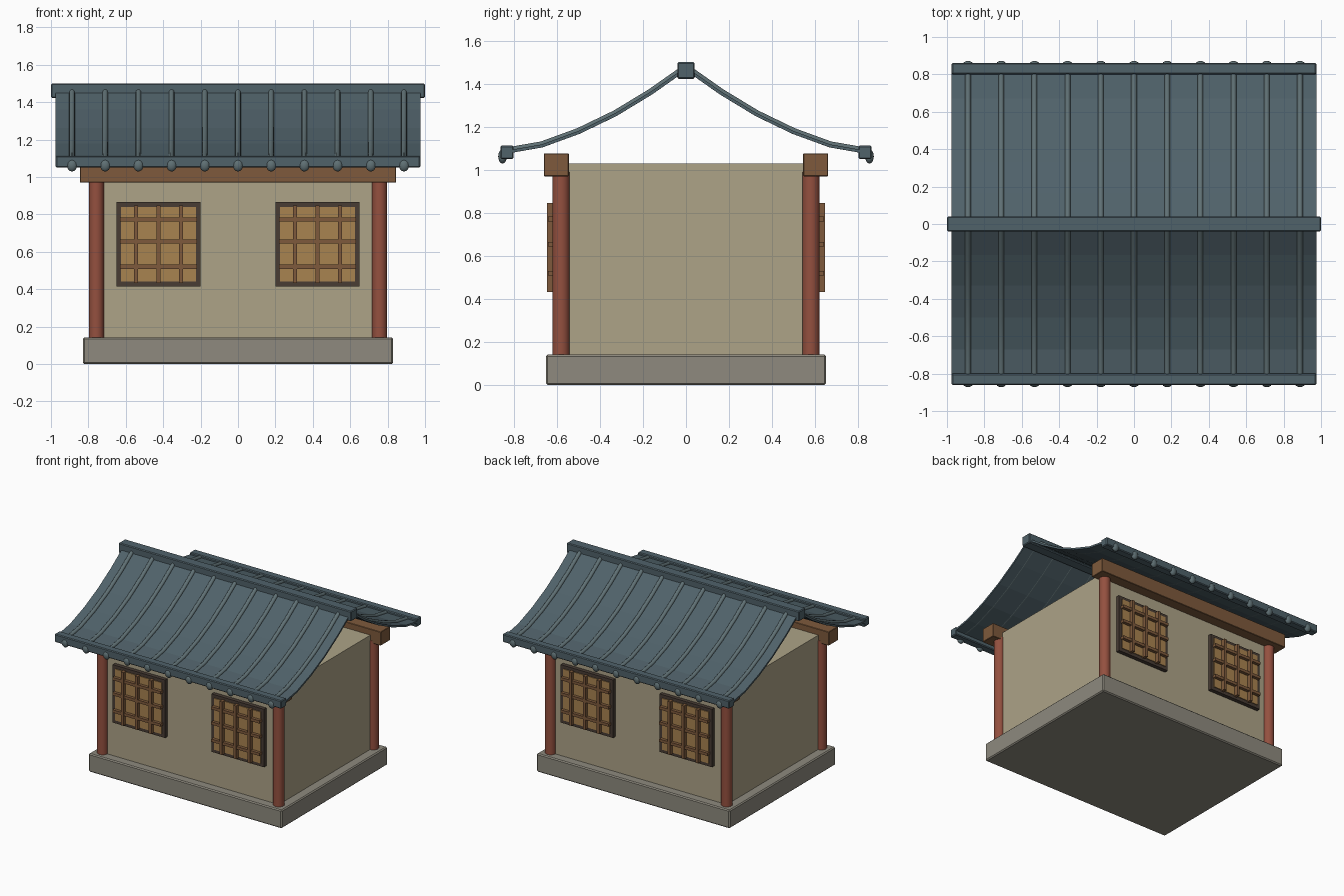
import bpy, bmesh, math
from mathutils import Vector

if "Cube" in bpy.data.objects:
    bpy.data.objects.remove(bpy.data.objects["Cube"])


def mat(name, hexcol):
    m = bpy.data.materials.new(name)
    rgb = [int(hexcol[i:i + 2], 16) / 255 for i in (0, 2, 4)]
    m.diffuse_color = [((c + 0.055) / 1.055) ** 2.4 for c in rgb] + [1]
    m.use_nodes = True
    m.node_tree.nodes["Principled BSDF"].inputs["Base Color"].default_value = m.diffuse_color
    return m


STONE = mat("stone", "8E8A7E")
PLASTER = mat("plaster", "ADA387")
RED = mat("red_wood", "94503F")
WOOD = mat("wood", "7E5A3C")
DARK = mat("dark_wood", "483C34")
PAPER = mat("paper", "A98350")
TILE = mat("tile", "50626A")
RIB = mat("rib_tile", "5F7074")


def finish(bm, name, m, smooth=False):
    bmesh.ops.recalc_face_normals(bm, faces=bm.faces)
    me = bpy.data.meshes.new(name)
    bm.to_mesh(me)
    bm.free()
    ob = bpy.data.objects.new(name, me)
    bpy.context.collection.objects.link(ob)
    me.materials.append(m)
    if smooth:
        bpy.ops.object.select_all(action='DESELECT')
        ob.select_set(True)
        bpy.context.view_layer.objects.active = ob
        bpy.ops.object.shade_smooth_by_angle(angle=math.radians(40))
    return ob


def box(name, m, x, y, z, bevel=0.0):
    """Box from (min, max) pairs."""
    bm = bmesh.new()
    bmesh.ops.create_cube(bm, size=1)
    for v in bm.verts:
        v.co = [(a + b) / 2 + c * abs(b - a) for (a, b), c in zip((x, y, z), v.co)]
    if bevel:
        bmesh.ops.bevel(bm, geom=bm.edges[:], offset=bevel, segments=1,
                        affect='EDGES', profile=0.5)
    return finish(bm, name, m)


# Foundation and walls
box("foundation", STONE, (-.83, .83), (-.65, .65), (0, .142), .008)
box("walls", PLASTER, (-.757, .757), (-.58, .58), (.14, 1.03))

# Corner posts
for sx in (-1, 1):
    for sy in (-1, 1):
        bm = bmesh.new()
        bmesh.ops.create_cone(bm, cap_ends=True, segments=20, radius1=.04, radius2=.04, depth=.85)
        bmesh.ops.translate(bm, verts=bm.verts, vec=(sx * .757, sy * .58, .14 + .425))
        finish(bm, "corner_post", RED, True)

# Beams and lattice windows on front and back
for s in (-1, 1):
    box("eave_beam", WOOD, (-.846, .846), (s * .544, s * .66), (.97, 1.077), .003)
    for cx in (-.425, .425):
        cz = .64
        box("window_frame", DARK, (cx - .225, cx + .225), (s * .57, s * .61), (cz - .225, cz + .225))
        box("window_panel", PAPER, (cx - .2, cx + .2), (s * .58, s * .616), (cz - .2, cz + .2))
        for d in (-.12, 0, .12):
            box("lattice_upright", WOOD, (cx + d - .011, cx + d + .011),
                (s * .6, s * .645), (cz - .207, cz + .207))
        for z in (.52, .654, .772):
            box("lattice_rail", WOOD, (cx - .207, cx + .207),
                (s * .6, s * .64), (z - .011, z + .011))

# Curved roof profile (y, z), ridge to eave
PROFILE = [(0, 1.478), (.165, 1.362), (.33, 1.262), (.5, 1.18), (.67, 1.118), (.83, 1.09)]


def frames():
    """Profile points with their mitred upward normals."""
    pts = [Vector(p) for p in PROFILE]
    out = []
    for i, p in enumerate(pts):
        t = (pts[min(i + 1, len(pts) - 1)] - pts[max(i - 1, 0)]).normalized()
        out.append((p, Vector((-t.y, t.x))))
    return out


def sweep(bm, section, s):
    """Sweep a closed (x, offset) section along the roof profile on side s."""
    rings = [[bm.verts.new((x, s * (p + n * o).x, (p + n * o).y)) for x, o in section]
             for p, n in frames()]
    k = len(section)
    for a, b in zip(rings, rings[1:]):
        for i in range(k):
            bm.faces.new((a[i], a[(i + 1) % k], b[(i + 1) % k], b[i]))
    bm.faces.new(rings[0])
    bm.faces.new(rings[-1])


for s in (-1, 1):
    # Roof slope
    bm = bmesh.new()
    sweep(bm, [(-.975, -.014), (.975, -.014), (.975, 0), (-.975, 0)], s)
    finish(bm, "roof_slope", TILE)
    # Eave edge
    box("eave_edge", TILE, (-.975, .975), (s * .8, s * .862), (1.05, 1.113), .006)
    for i in range(-5, 6):
        x = i * .1775
        # Round tile rib
        bm = bmesh.new()
        sweep(bm, [(x + .015 * math.cos(a * math.pi / 5), .015 * math.sin(a * math.pi / 5))
                   for a in range(10)], s)
        finish(bm, "tile_rib", RIB, True)
        # Round end cap
        bm = bmesh.new()
        bmesh.ops.create_uvsphere(bm, u_segments=14, v_segments=8, radius=1)
        bmesh.ops.scale(bm, verts=bm.verts, vec=(.028, .02, .033))
        bmesh.ops.translate(bm, verts=bm.verts, vec=(x, s * .852, 1.062))
        finish(bm, "tile_end_cap", RIB, True)

# Ridge
box("roof_ridge", TILE, (-1, 1), (-.04, .04), (1.422, 1.5), .006)
